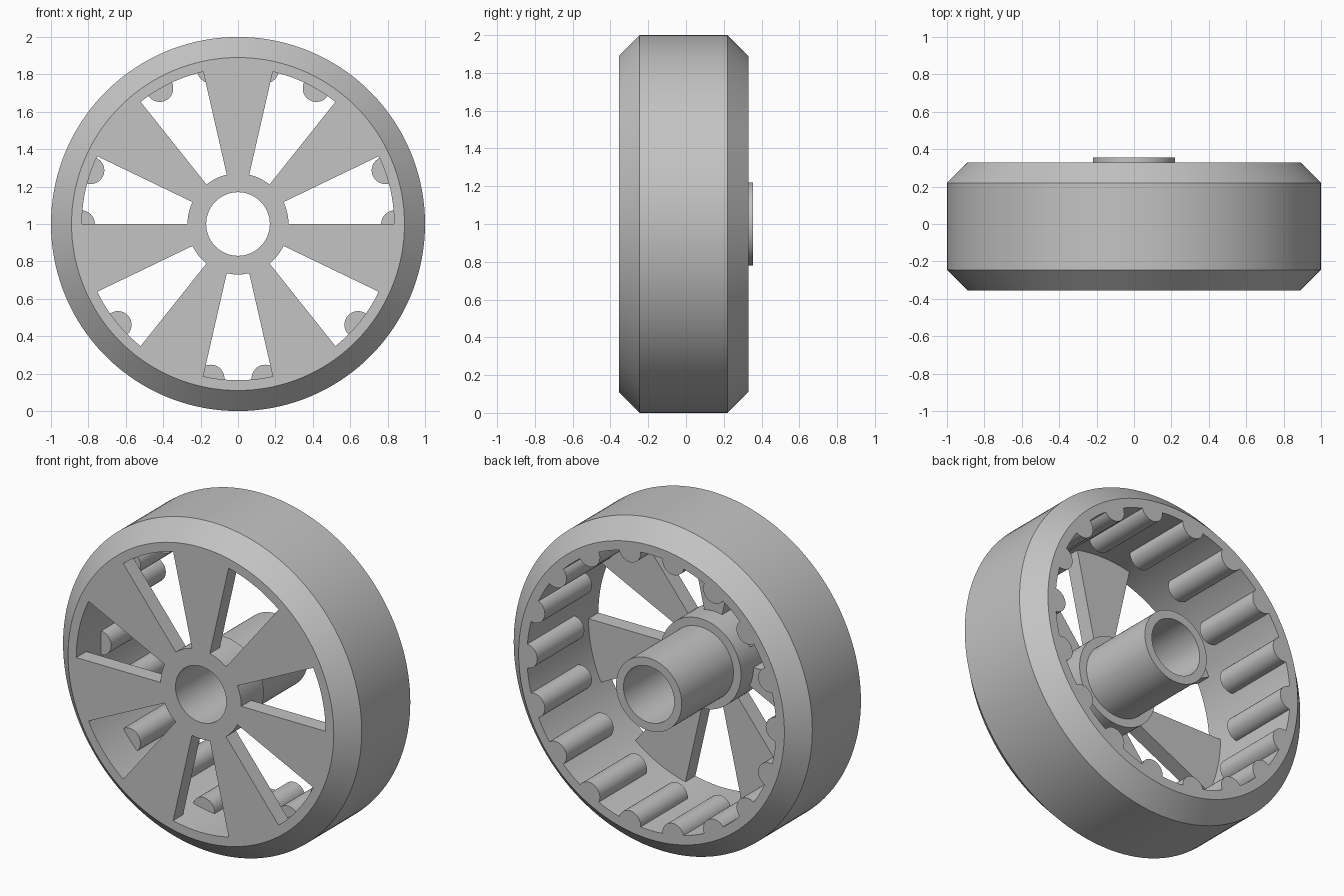
import bpy, bmesh
from math import cos, sin, pi, radians

cube = bpy.data.objects.get("Cube")
if cube:
    bpy.data.objects.remove(cube, do_unlink=True)

GREY = (0.55, 0.55, 0.55, 1)
grey = bpy.data.materials.new("plain grey")
grey.use_nodes = True
grey.diffuse_color = GREY
grey.node_tree.nodes["Principled BSDF"].inputs["Base Color"].default_value = GREY

FRONT, BACK, HUB_END = -0.355, 0.33, 0.355
RIM_IN, HUB_R, BORE = 0.835, 0.27, 0.17
SPOKES, PER_SPOKE, RIBS = 7, 10, 18
STEPS = SPOKES * 2 * PER_SPOKE      # rim facets line up with the spoke arcs


def polar(r, a, y):
    return (r * cos(a), y, 1 + r * sin(a))


def finish(name, bm):
    bmesh.ops.recalc_face_normals(bm, faces=bm.faces)
    mesh = bpy.data.meshes.new(name)
    bm.to_mesh(mesh)
    bm.free()
    mesh.materials.append(grey)
    obj = bpy.data.objects.new(name, mesh)
    bpy.context.collection.objects.link(obj)
    bpy.ops.object.select_all(action='DESELECT')
    obj.select_set(True)
    bpy.context.view_layer.objects.active = obj
    bpy.ops.object.shade_smooth_by_angle(angle=radians(30))


def lathe(name, profile):
    """Turn a closed (radius, y) profile around the axle."""
    bm = bmesh.new()
    rings = [[bm.verts.new(polar(r, 2 * pi * i / STEPS, y)) for r, y in profile]
             for i in range(STEPS)]
    n = len(profile)
    for i in range(STEPS):
        a, b = rings[i], rings[(i + 1) % STEPS]
        for j in range(n):
            k = (j + 1) % n
            bm.faces.new((a[j], a[k], b[k], b[j]))
    finish(name, bm)


def prism(name, outline, y0, y1):
    """Extrude an (x, z) outline along the axle."""
    bm = bmesh.new()
    front = [bm.verts.new((x, y0, z)) for x, z in outline]
    back = [bm.verts.new((x, y1, z)) for x, z in outline]
    bm.faces.new(front)
    bm.faces.new(back)
    for i in range(len(outline)):
        j = (i + 1) % len(outline)
        bm.faces.new((front[i], front[j], back[j], back[i]))
    finish(name, bm)


# Chamfered rim
lathe("rim", [(RIM_IN, FRONT), (0.89, FRONT), (1, -0.245), (1, 0.22),
              (0.89, BACK), (RIM_IN, BACK)])

# Hub: wide collar at the front, stepping down to a tube
lathe("hub", [(BORE, FRONT), (HUB_R, FRONT), (HUB_R, -0.14), (0.22, -0.14),
              (0.22, HUB_END), (BORE, HUB_END)])

# Wedge spokes, flush with the front
step = 2 * pi / STEPS
for s in range(SPOKES):
    middle = pi / 2 + s * 2 * pi / SPOKES
    angles = [middle + (i - PER_SPOKE / 2) * step for i in range(PER_SPOKE + 1)]
    outline = [polar(RIM_IN, a, 0)[::2] for a in angles]
    outline += [polar(HUB_R, a, 0)[::2] for a in reversed(angles)]
    prism(f"spoke_{s + 1}", outline, FRONT, FRONT + 0.095)

# Half-round ribs on the inside of the rim
for s in range(RIBS):
    a = s * 2 * pi / RIBS
    cx, cz = polar(0.838, a, 0)[::2]
    arc = [a + pi / 2 + pi * i / 16 for i in range(17)]
    prism(f"rib_{s + 1}", [(cx + 0.073 * cos(t), cz + 0.073 * sin(t)) for t in arc],
          -0.12, BACK)
